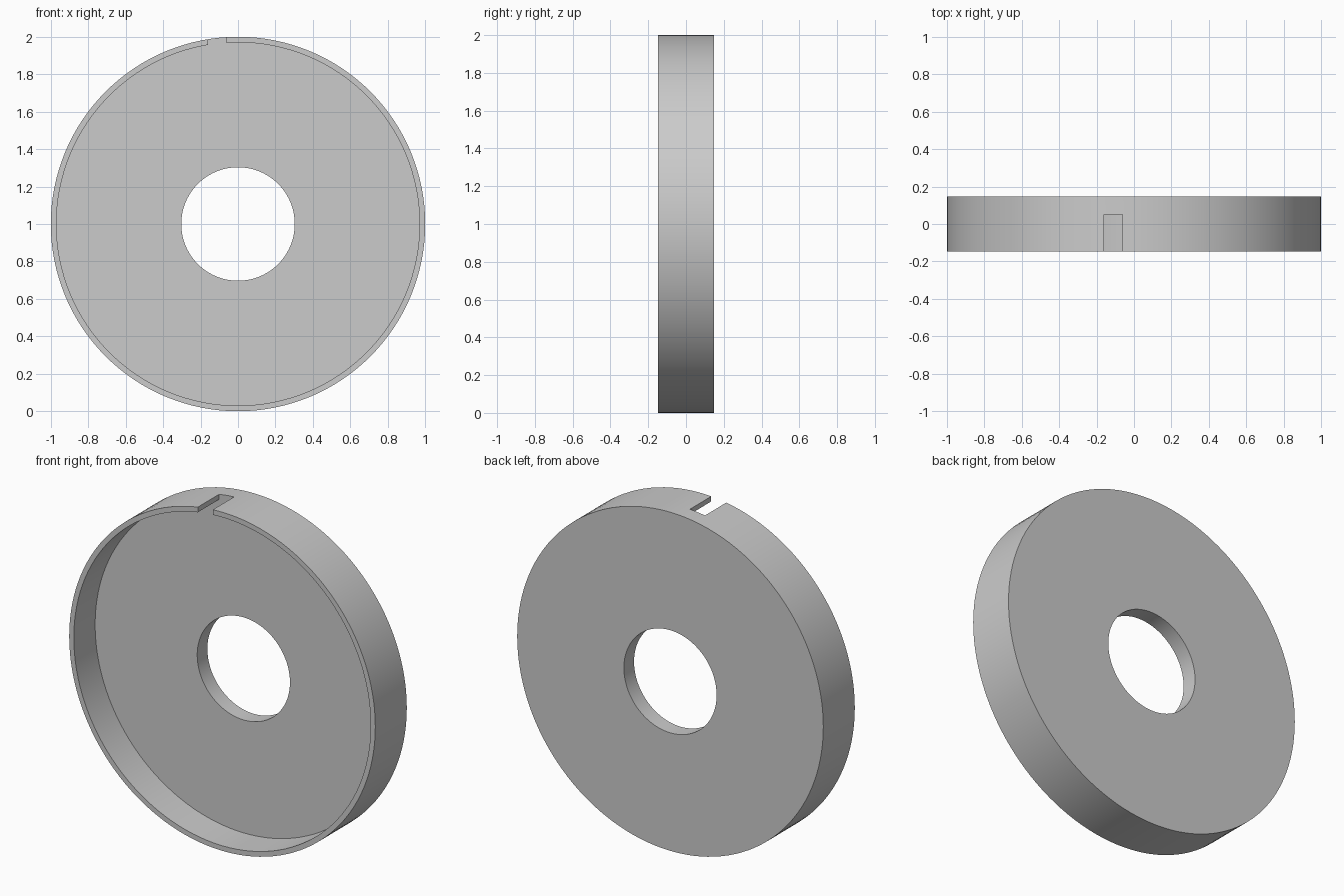
import bpy, bmesh, math
from mathutils import Matrix

cube = bpy.data.objects.get("Cube")
if cube:
    bpy.data.objects.remove(cube, do_unlink=True)

SEGMENTS = 128
OUTER, INNER, BORE = 1.0, 0.97, 0.303
FRONT, FLOOR, BACK = -0.147, 0.052, 0.147
SLOT_LEFT, SLOT_RIGHT = -0.16, -0.062

grey = bpy.data.materials.new("plain_grey")
grey.use_nodes = True
colour = (0.6, 0.6, 0.6, 1)
grey.diffuse_color = colour
grey.node_tree.nodes["Principled BSDF"].inputs["Base Color"].default_value = colour


def add_object(name, bm):
    bmesh.ops.recalc_face_normals(bm, faces=bm.faces)
    mesh = bpy.data.meshes.new(name)
    bm.to_mesh(mesh)
    bm.free()
    obj = bpy.data.objects.new(name, mesh)
    bpy.context.collection.objects.link(obj)
    mesh.materials.append(grey)
    return obj


# Shallow dish with a central bore: cross-section turned about the y axis
bm = bmesh.new()
section = [(BORE, BACK), (OUTER, BACK), (OUTER, FRONT),
           (INNER, FRONT), (INNER, FLOOR), (BORE, FLOOR)]
rings = []
for i in range(SEGMENTS):
    a = math.tau * i / SEGMENTS
    rings.append([bm.verts.new((r * math.sin(a), y, 1 + r * math.cos(a)))
                  for r, y in section])
for i, ring in enumerate(rings):
    following = rings[(i + 1) % SEGMENTS]
    for j in range(len(section)):
        k = (j + 1) % len(section)
        bm.faces.new((ring[j], ring[k], following[k], following[j]))
dish = add_object("slotted_dish", bm)

# Notch through the rim, open at the front and ending level with the floor
bm = bmesh.new()
bmesh.ops.create_cube(bm, size=1)
depth = FLOOR - FRONT + 0.1
bmesh.ops.transform(
    bm, verts=bm.verts,
    matrix=Matrix.Translation(((SLOT_LEFT + SLOT_RIGHT) / 2, FLOOR - depth / 2, 2))
    @ Matrix.Diagonal((SLOT_RIGHT - SLOT_LEFT, depth, 0.2, 1)))
cutter = add_object("notch_cutter", bm)

notch = dish.modifiers.new("rim_notch", "BOOLEAN")
notch.operation = "DIFFERENCE"
notch.solver = "EXACT"
notch.object = cutter

bpy.ops.object.select_all(action="DESELECT")
bpy.context.view_layer.objects.active = dish
dish.select_set(True)
bpy.ops.object.modifier_apply(modifier=notch.name)
bpy.data.objects.remove(cutter, do_unlink=True)
bpy.ops.object.shade_smooth_by_angle(angle=math.radians(30))
